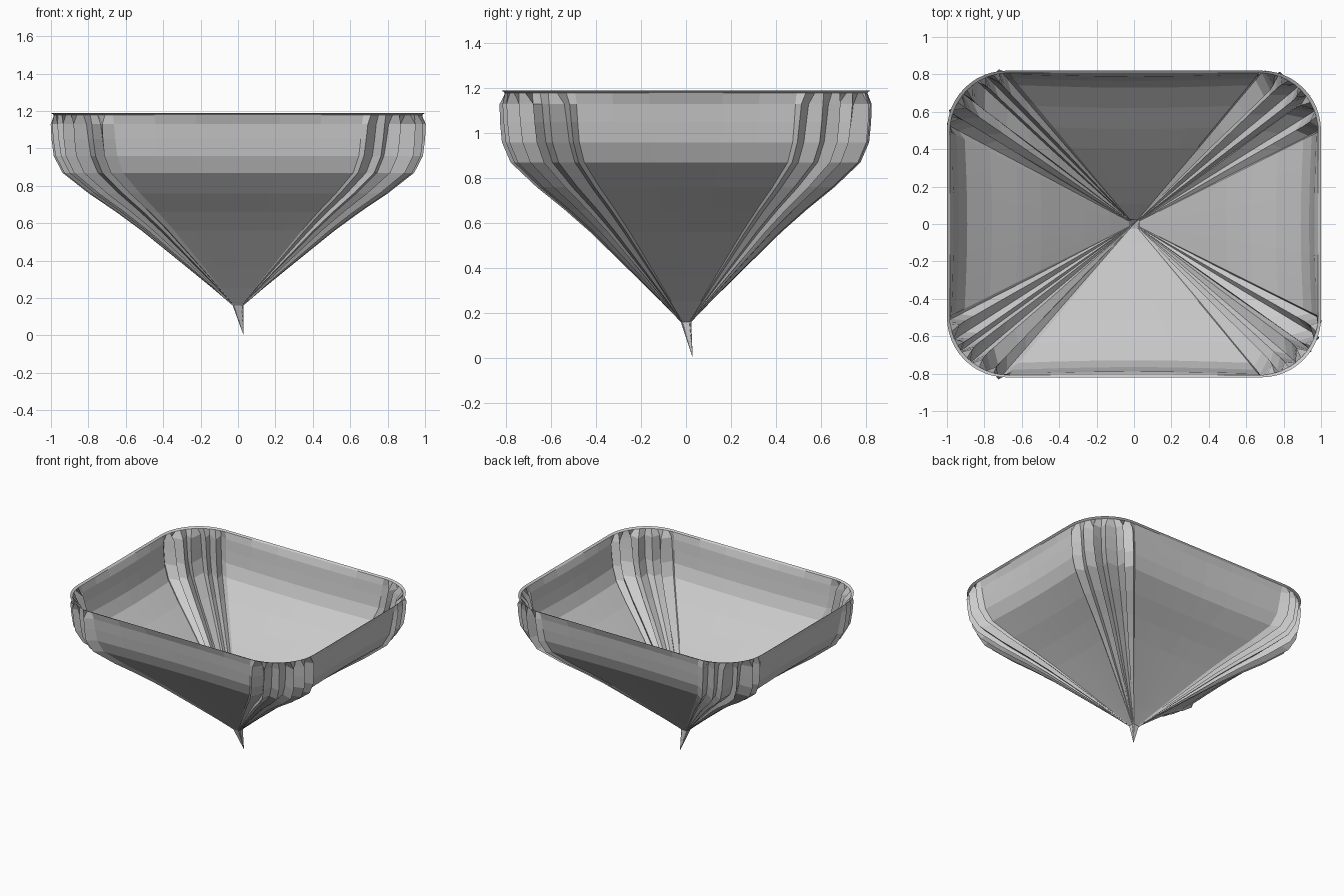
import bpy, bmesh, math, random

if "Cube" in bpy.data.objects:
    bpy.data.objects.remove(bpy.data.objects["Cube"])

random.seed(4)
HX, HY = 1.0, 0.82          # rim half sizes
R = 0.32                    # corner radius
PLEATS = 12                 # points across each corner
PANEL = 6                   # spans across each flat panel

# height, scale of the rim outline, pleat strength
LEVELS = [(1.19, 1.0, 0), (1.18, 0.985, 0), (1.13, 0.975, 0.75),
          (1.05, 0.965, 0.9), (0.96, 0.95, 1), (0.87, 0.905, 1),
          (0.76, 0.77, 1), (0.66, 0.63, 0.9), (0.56, 0.50, 0.8),
          (0.46, 0.38, 0.8), (0.36, 0.26, 0.8), (0.25, 0.13, 0.7),
          (0.16, 0.028, 0.4)]


def outline():
    """Rounded rectangle as (x, y, normal angle, radial fold, sideways fold)."""
    pts = []
    for q in range(4):
        sx = 1 if q in (0, 3) else -1
        sy = 1 if q in (0, 1) else -1
        cx, cy = sx * (HX - R), sy * (HY - R)
        for i in range(PLEATS + 1):
            a = (q + i / PLEATS) * math.pi / 2
            fold = side = 0.0
            if 0 < i < PLEATS:
                fold = (0.04 if i % 2 else -0.045) * random.uniform(0.6, 1.3)
                side = random.uniform(-0.03, 0.03)
            pts.append((cx + R * math.cos(a), cy + R * math.sin(a), a, fold, side))
        # flat panel to the next corner
        a = (q + 1) * math.pi / 2
        nx, ny = [(-(HX - R), HY - R), (-(HX - R), -(HY - R)),
                  (HX - R, -(HY - R)), (HX - R, HY - R)][q]
        ex, ey = nx + R * math.cos(a), ny + R * math.sin(a)
        bx, by = pts[-1][:2]
        for i in range(1, PANEL):
            t = i / PANEL
            pts.append((bx + (ex - bx) * t, by + (ey - by) * t, a,
                        -0.015 * math.sin(math.pi * t), 0))
    return pts


# Pleated hanging bag with open rim
bm = bmesh.new()
base = outline()
rings = []
for z, s, p in LEVELS:
    ring = []
    for x, y, a, fold, side in base:
        c, n = math.cos(a), math.sin(a)
        f, d = fold * p, side * p
        ring.append(bm.verts.new((s * (x + f * c - d * n),
                                  s * (y + f * n + d * c), z)))
    rings.append(ring)
count = len(base)
for up, low in zip(rings, rings[1:]):
    for i in range(count):
        j = (i + 1) % count
        bm.faces.new((up[i], low[i], low[j], up[j]))

# Gathered tip
tip = bm.verts.new((0.03, 0.03, 0))
for i in range(count):
    bm.faces.new((rings[-1][i], tip, rings[-1][(i + 1) % count]))

mesh = bpy.data.meshes.new("pleated_bag")
bm.to_mesh(mesh)
bm.free()
bag = bpy.data.objects.new("pleated_bag", mesh)
bpy.context.collection.objects.link(bag)
